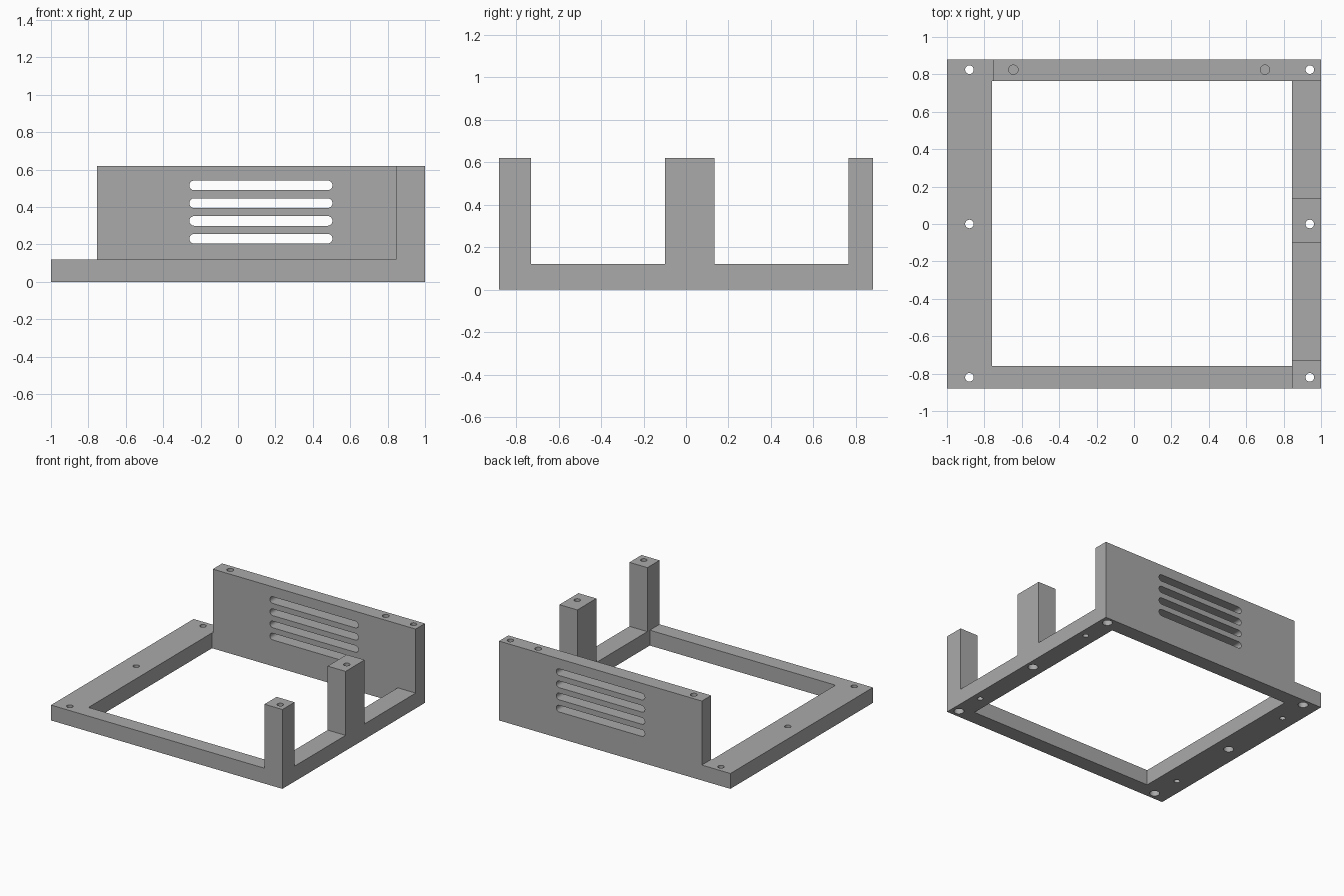
import bpy
import bmesh
from math import cos, sin, pi
from mathutils import Matrix, Vector

cube = bpy.data.objects.get("Cube")
if cube:
    bpy.data.objects.remove(cube, do_unlink=True)

# One plain grey for the whole part
GREY = (0.40, 0.40, 0.40, 1.0)
mat = bpy.data.materials.new("plain grey")
mat.use_nodes = True
mat.diffuse_color = GREY
mat.node_tree.nodes["Principled BSDF"].inputs["Base Color"].default_value = GREY

BASE, TOP = 0.12, 0.62                       # heights of frame and uprights
X_IN = (-0.76, 0.845)                        # opening in the frame
Y_IN = (-0.76, 0.765)
Y_OUT = 0.88


def finish(name, bm):
    mesh = bpy.data.meshes.new(name)
    bm.to_mesh(mesh)
    bm.free()
    mesh.materials.append(mat)
    obj = bpy.data.objects.new(name, mesh)
    bpy.context.collection.objects.link(obj)
    return obj


def box(name, xs, ys, zs):
    bm = bmesh.new()
    size = Vector((xs[1] - xs[0], ys[1] - ys[0], zs[1] - zs[0]))
    mid = Vector((sum(xs), sum(ys), sum(zs))) / 2
    bmesh.ops.create_cube(bm, size=1, matrix=Matrix.LocRotScale(mid, None, size))
    return finish(name, bm)


def drill(x, y, z0, z1, r):
    bm = bmesh.new()
    bmesh.ops.create_cone(bm, cap_ends=True, segments=32, radius1=r, radius2=r, depth=z1 - z0,
                          matrix=Matrix.Translation((x, y, (z0 + z1) / 2)))
    return finish("hole_cutter", bm)


def slot(x0, x1, z, r):
    # Rounded slot profile, extruded through the wall in y
    bm = bmesh.new()
    steps = 16
    verts = []
    for centre, start in ((x1 - r, -pi / 2), (x0 + r, pi / 2)):
        for i in range(steps + 1):
            a = start + pi * i / steps
            verts.append(bm.verts.new((centre + r * cos(a), 0.6, z + r * sin(a))))
    face = bm.faces.new(verts)
    out = bmesh.ops.extrude_face_region(bm, geom=[face], use_keep_orig=True)
    moved = [g for g in out["geom"] if isinstance(g, bmesh.types.BMVert)]
    bmesh.ops.translate(bm, verts=moved, vec=(0, 0.4, 0))
    bmesh.ops.recalc_face_normals(bm, faces=bm.faces)
    return finish("slot_cutter", bm)


def combine(target, other, operation):
    mod = target.modifiers.new("combine", "BOOLEAN")
    mod.operation = operation
    mod.solver = "EXACT"
    mod.object = other
    bpy.context.view_layer.objects.active = target
    bpy.ops.object.modifier_apply(modifier=mod.name)
    bpy.data.objects.remove(other, do_unlink=True)


# Base frame with its large rectangular opening
frame = box("vented_mounting_frame", (-1, 1), (-Y_OUT, Y_OUT), (0, BASE))
combine(frame, box("opening_cutter", X_IN, Y_IN, (-0.1, BASE + 0.1)), "DIFFERENCE")

# Rear vent wall and the two posts on the side rail
combine(frame, box("rear_wall", (-0.753, 1), (Y_IN[1], Y_OUT), (0, TOP)), "UNION")
for ys in ((-Y_OUT, -0.73), (-0.10, 0.135)):
    combine(frame, box("side_post", (X_IN[1], 1), ys, (0, TOP)), "UNION")

# Screw holes right through, with wider recesses underneath
for x in (-0.88, 0.94):
    for y in (-0.82, 0.0, 0.825):
        combine(frame, drill(x, y, -0.1, TOP + 0.1, 0.023), "DIFFERENCE")
        combine(frame, drill(x, y, -0.1, 0.05, 0.036), "DIFFERENCE")

# Blind peg holes under the side rails and in the top of the wall
for x in (-0.89, 0.94):
    for y in (-0.585, 0.585):
        combine(frame, drill(x, y, -0.1, 0.06, 0.021), "DIFFERENCE")
for x in (-0.645, 0.70):
    combine(frame, drill(x, 0.825, TOP - 0.08, TOP + 0.1, 0.025), "DIFFERENCE")

# Four vent slots
for i in range(4):
    combine(frame, slot(-0.26, 0.505, 0.231 + i * 0.095, 0.026), "DIFFERENCE")

# Flat faces, smooth hole walls
bpy.ops.object.select_all(action="DESELECT")
frame.select_set(True)
bpy.context.view_layer.objects.active = frame
bpy.ops.object.shade_smooth_by_angle(angle=0.5)
